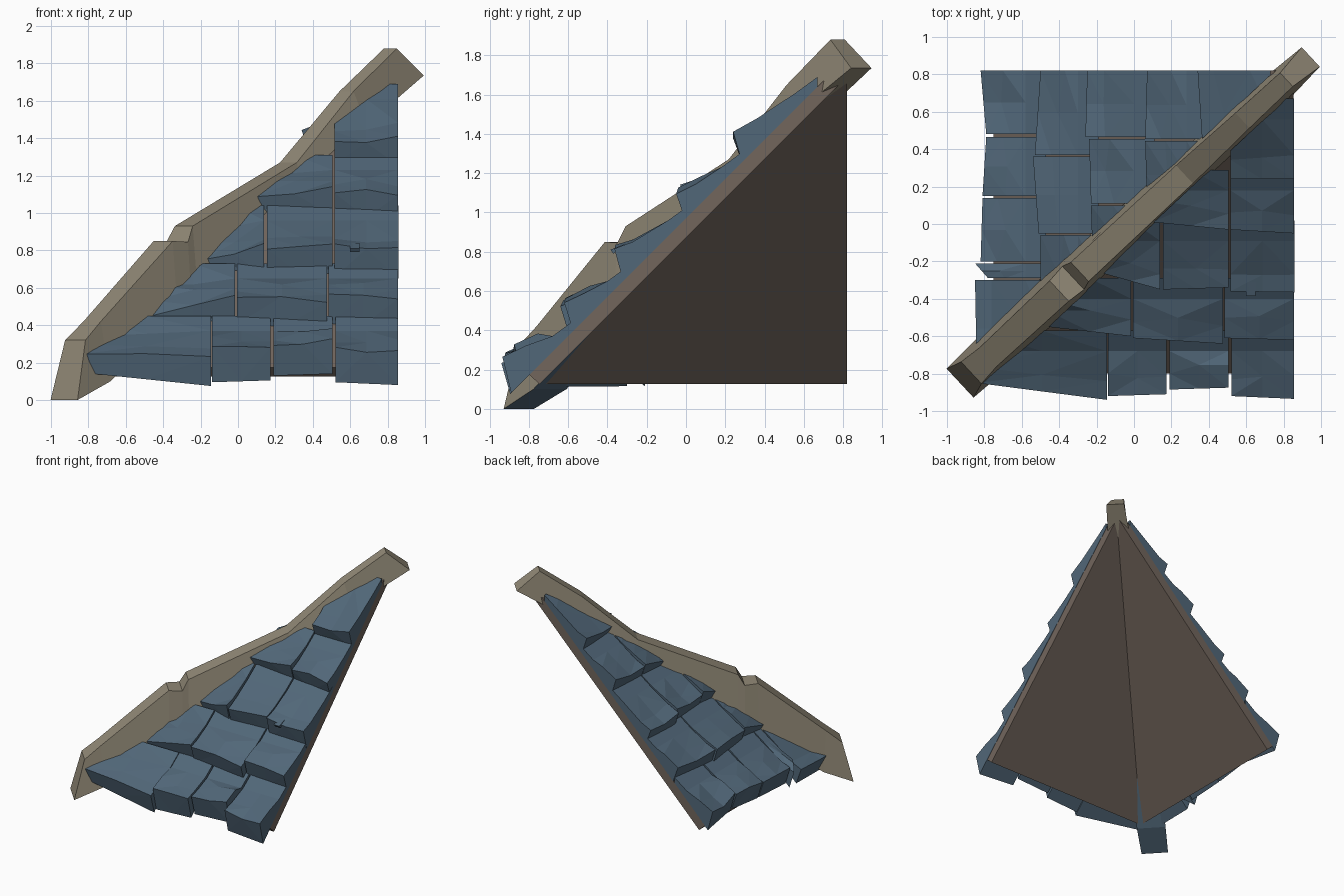
import bpy, bmesh, random
from mathutils import Vector

if "Cube" in bpy.data.objects:
    bpy.data.objects.remove(bpy.data.objects["Cube"])

random.seed(4)


def material(name, rgb):
    m = bpy.data.materials.new(name)
    m.diffuse_color = (*rgb, 1)
    m.use_nodes = True
    m.node_tree.nodes["Principled BSDF"].inputs["Base Color"].default_value = m.diffuse_color
    return m


SLATE = material("blue slate", (0.083, 0.136, 0.19))
STONE = material("beige hip wood", (0.285, 0.25, 0.183))
BOARD = material("brown board", (0.168, 0.132, 0.108))

# plan line of the hip
ACROSS = Vector((-0.68, 0.73, 0))


def axis(x, z):
    return Vector((x, 0.93 * x + 0.014, z))


def finish(bm, name, *mats):
    bmesh.ops.recalc_face_normals(bm, faces=bm.faces)
    me = bpy.data.meshes.new(name)
    bm.to_mesh(me)
    bm.free()
    for m in mats:
        me.materials.append(m)
    ob = bpy.data.objects.new(name, me)
    bpy.context.collection.objects.link(ob)
    return ob


def loft(bm, rings):
    """Skin closed rings of equal point count and cap both ends."""
    vs = [[bm.verts.new(p) for p in r] for r in rings]
    n = len(vs[0])
    for a, b in zip(vs, vs[1:]):
        for i in range(n):
            bm.faces.new((a[i], a[(i + 1) % n], b[(i + 1) % n], b[i]))
    bm.faces.new(vs[0])
    bm.faces.new(vs[-1])


def place(side, u, v, z):
    """u runs along the eave, v runs up the slope."""
    return (u, v, z) if side == "front" else (v, u, z)


def trim(bm, co, no):
    geom = bm.verts[:] + bm.edges[:] + bm.faces[:]
    cut = bmesh.ops.bisect_plane(bm, geom=geom, plane_co=co, plane_no=no,
                                 clear_outer=True)["geom_cut"]
    edges = [e for e in cut if isinstance(e, bmesh.types.BMEdge)]
    if edges:
        bmesh.ops.holes_fill(bm, edges=edges, sides=0)


# height of the board's top surface above v = 0
TOP = {"front": 0.97, "left": 0.92}
OUT = {"front": 1, "left": -1}


# sloping boards under the tiles
def boards(side, end):
    s = 0 if side == "front" else 0.05
    prof = [(-0.80, 0.175), (-0.745, 0.125), (0.80, 1.67), (0.70, 1.67)]
    bm = bmesh.new()
    loft(bm, [[place(side, u, v + s, z) for v, z in prof] for u in (-1, end)])
    trim(bm, (0, -0.05, 0), Vector((-1, 1, 0)) * OUT[side])
    finish(bm, side + "_boards", BOARD)


boards("front", 0.853)
boards("left", 0.82)


# wedge-shaped tiles, thick at the lower lip; f flattens the end at the hip
def tile(bm, side, v1, lip, u0, u1, va, vb, f=1.0):
    part = bmesh.new()
    rings = []
    for u, v0, k in ((u0, va, f), ((u0 + u1) / 2, (va + vb) / 2, (1 + f) / 2),
                     (u1, vb, 1)):
        h = max(0.03, (lip + random.uniform(-0.02, 0.02)) * k)
        m = v0 + random.uniform(0.08, 0.13)
        prof = [(v0 + 0.045 * k, 0), (v0, h), (m, max(h * 0.72, 0.028)),
                (v1 - 0.06, 0.08 * max(k, 0.6)), (v1 + 0.05, 0.05), (v1 + 0.05, 0)]
        rings.append([place(side, u, v, TOP[side] + v + o) for v, o in prof])
    loft(part, rings)
    bmesh.ops.triangulate(part, faces=[q for q in part.faces if len(q.verts) == 4])
    trim(part, axis(0, 0) - ACROSS * 0.075 * OUT[side], ACROSS * OUT[side])
    me = bpy.data.meshes.new("tmp")
    part.to_mesh(me)
    part.free()
    bm.from_mesh(me)
    bpy.data.meshes.remove(me)


def slope(side, courses):
    for i, (v1, lip, tiles) in enumerate(courses):
        bm = bmesh.new()
        for t in tiles:
            tile(bm, side, v1, lip, *t)
        finish(bm, f"{side}_tile_course_{i + 1}", SLATE)


# course: top position, lip height, tiles (start, end, lip at start and end, f)
slope("front", [
    (-0.62, 0.22, [(-0.84, -0.145, -0.85, -0.94, 0.6), (-0.14, 0.175, -0.92, -0.91),
                   (0.19, 0.505, -0.885, -0.875), (0.52, 0.855, -0.92, -0.935)]),
    (-0.34, 0.19, [(-0.46, -0.015, -0.55, -0.60, 0.15), (-0.005, 0.475, -0.61, -0.64),
                   (0.485, 0.855, -0.61, -0.62)]),
    (-0.03, 0.205, [(-0.18, 0.14, -0.26, -0.35, 0.2), (0.155, 0.505, -0.35, -0.34),
                    (0.515, 0.857, -0.36, -0.365)]),
    (0.24, 0.185, [(0.10, 0.505, 0.01, -0.03, 0.6), (0.515, 0.855, -0.03, -0.05)]),
    (0.62, 0.185, [(0.515, 0.855, 0.24, 0.24)]),
])

slope("left", [
    (-0.52, 0.19, [(0.48, 0.82, -0.79, -0.82), (0.15, 0.465, -0.81, -0.79),
                   (-0.20, 0.138, -0.82, -0.81), (-0.29, -0.21, -0.78, -0.85),
                   (-0.82, -0.30, -0.84, -0.85, 0.7)]),
    (-0.24, 0.18, [(0.37, 0.82, -0.53, -0.50), (-0.05, 0.36, -0.51, -0.54),
                   (-0.5, -0.06, -0.50, -0.50, 0.3)]),
    (0.06, 0.175, [(0.465, 0.82, -0.26, -0.25), (0.11, 0.455, -0.23, -0.24),
                   (-0.22, 0.10, -0.22, -0.23, 0.3)]),
    (0.34, 0.165, [(0.455, 0.82, 0.06, 0.07), (0.08, 0.445, 0.07, 0.06, 0.4)]),
    (0.68, 0.165, [(0.36, 0.82, 0.37, 0.34, 0.6)]),
])

# small slate chip on the front slope
bm = bmesh.new()
loft(bm, [[(x, -0.37, 0.79), (x, -0.385, 0.81), (x, -0.31, 0.84)]
          for x in (0.60, 0.65)])
finish(bm, "slate_chip", SLATE)

# hip beam: (top x, top z, top half width, bottom x, bottom z, bottom half width)
STATIONS = [
    (-0.87, 0.32, 0.080, -0.93, 0.00, 0.106),
    (-0.78, 0.42, 0.068, -0.76, 0.10, 0.115),
    (-0.40, 0.85, 0.075, -0.40, 0.47, 0.115),
    (-0.325, 0.845, 0.085, -0.325, 0.545, 0.110),
    (-0.29, 0.93, 0.070, -0.29, 0.58, 0.110),
    (0.27, 1.27, 0.066, 0.27, 1.13, 0.100),
    (0.58, 1.65, 0.055, 0.62, 1.47, 0.100),
    (0.815, 1.88, 0.050, 0.945, 1.735, 0.071),
]
bm = bmesh.new()
rings = []
for tx, tz, tw, bx, bz, bw in STATIONS:
    t, b = axis(tx, tz), axis(bx, bz)
    rings.append([t - ACROSS * tw, t + ACROSS * tw,
                  b + ACROSS * bw, b - ACROSS * bw])
loft(bm, rings)
bmesh.ops.recalc_face_normals(bm, faces=bm.faces)
# underside of the foot is slate blue
for q in bm.faces:
    if q.normal.z < -0.4 and q.calc_center_median().z < 1.0:
        q.material_index = 1
finish(bm, "hip_beam", STONE, SLATE)
